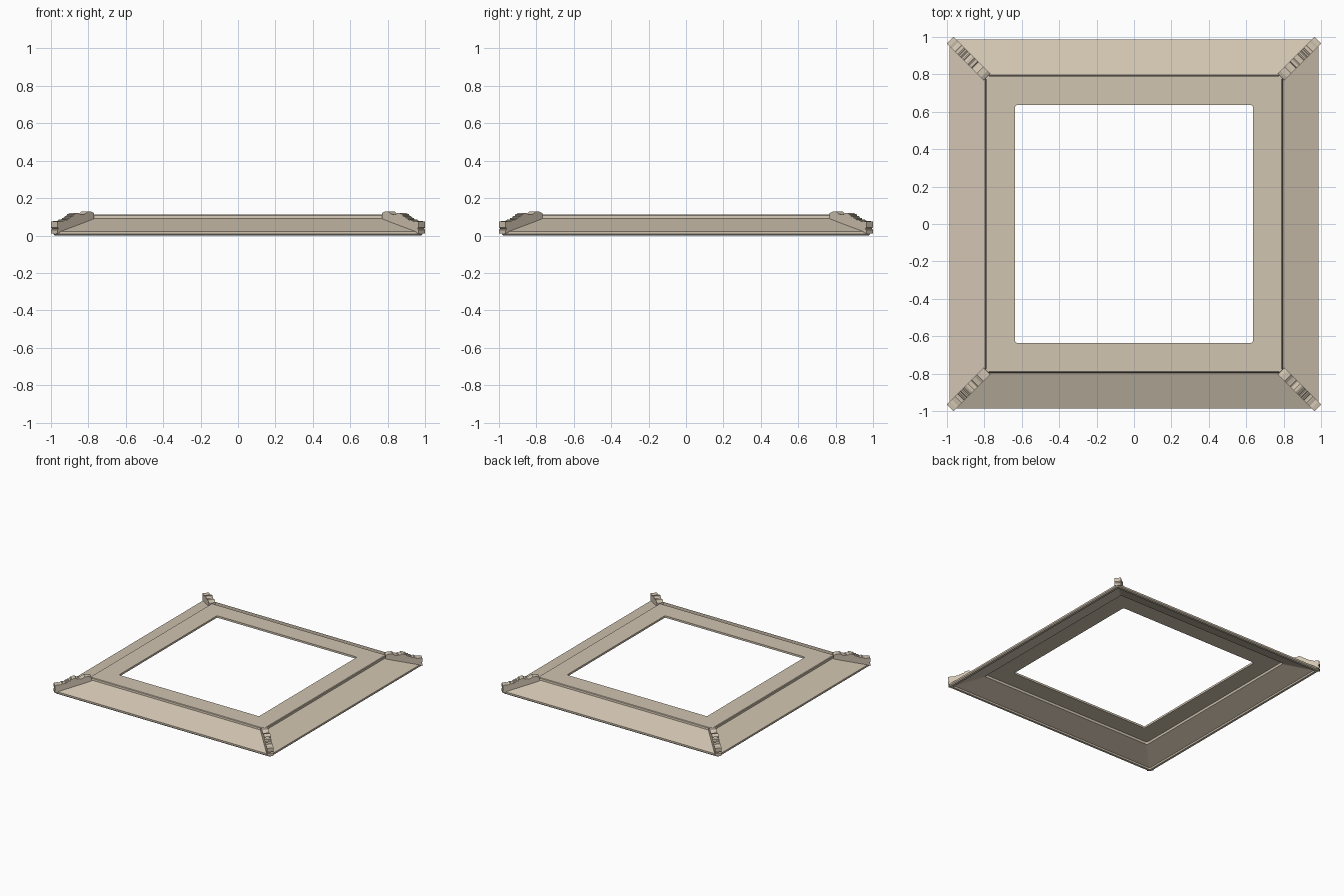
import bpy, bmesh, math
from mathutils import Matrix, Vector

if "Cube" in bpy.data.objects:
    bpy.data.objects.remove(bpy.data.objects["Cube"])

stone = bpy.data.materials.new("warm_stone")
stone.diffuse_color = (0.64, 0.555, 0.44, 1)
stone.use_nodes = True
stone.node_tree.nodes["Principled BSDF"].inputs["Base Color"].default_value = stone.diffuse_color


def finish(bm, name):
    bmesh.ops.recalc_face_normals(bm, faces=bm.faces)
    me = bpy.data.meshes.new(name)
    bm.to_mesh(me)
    bm.free()
    me.materials.append(stone)
    ob = bpy.data.objects.new(name, me)
    bpy.context.collection.objects.link(ob)
    return ob


def square_loop(r, radius=0.014, seg=4):
    # square outline with small rounded corners
    pts = []
    for k in range(4):
        a0 = k * math.pi / 2
        sx, sy = [(1, 1), (-1, 1), (-1, -1), (1, -1)][k]
        for i in range(seg + 1):
            a = a0 + i / seg * math.pi / 2
            pts.append((sx * (r - radius) + radius * math.cos(a),
                        sy * (r - radius) + radius * math.sin(a)))
    return pts


# Roof skirt: thin cross-section (distance from centre, height) swept round a square
section = [(0.636, 0.095), (0.636, 0.111), (0.788, 0.111), (0.793, 0.107),
           (0.795, 0.092), (0.985, 0.021), (0.985, 0.007), (0.978, 0.0),
           (0.960, 0.0), (0.955, 0.012), (0.79, 0.078), (0.785, 0.095)]
bm = bmesh.new()
rings = [[bm.verts.new((x, y, z)) for x, y in square_loop(r)] for r, z in section]
n = len(rings[0])
for a, b in zip(rings, rings[1:] + rings[:1]):
    for i in range(n):
        j = (i + 1) % n
        bm.faces.new((a[i], a[j], b[j], b[i]))
finish(bm, "roof_skirt")

# Hip ridge profile (x position of the centre line, height)
ridge = [(0.982, 0.010), (0.982, 0.030), (0.976, 0.036), (0.982, 0.044),
         (0.982, 0.074), (0.966, 0.077), (0.955, 0.075), (0.945, 0.080),
         (0.925, 0.085), (0.915, 0.094), (0.900, 0.102), (0.892, 0.112),
         (0.880, 0.121), (0.870, 0.121), (0.862, 0.113), (0.845, 0.111),
         (0.832, 0.117), (0.822, 0.127), (0.800, 0.127), (0.786, 0.119),
         (0.786, 0.090), (0.960, 0.020)]
HALF = 0.025
D = math.sqrt(2)


def hip_ridge(name, angle):
    bm = bmesh.new()
    lo = [bm.verts.new((u * D, -HALF, z)) for u, z in ridge]
    hi = [bm.verts.new((u * D, HALF, z)) for u, z in ridge]
    bm.faces.new(lo)
    bm.faces.new(hi[::-1])
    m = len(ridge)
    for i in range(m):
        j = (i + 1) % m
        bm.faces.new((lo[i], lo[j], hi[j], hi[i]))
    # small carved rolls across the ridge crest
    for u, z in [(0.938, 0.079), (0.920, 0.087), (0.907, 0.096), (0.893, 0.108), (0.853, 0.109)]:
        mat = Matrix.Translation(Vector((u * D, 0, z))) @ Matrix.Rotation(math.pi / 2, 4, 'X')
        bmesh.ops.create_cone(bm, cap_ends=True, segments=8, radius1=0.007,
                              radius2=0.007, depth=2 * HALF - 0.002, matrix=mat)
    bmesh.ops.rotate(bm, verts=bm.verts, cent=(0, 0, 0),
                     matrix=Matrix.Rotation(angle, 3, 'Z'))
    finish(bm, name)


for k, corner in enumerate(["back_right", "back_left", "front_left", "front_right"]):
    hip_ridge("hip_ridge_" + corner, math.pi / 4 + k * math.pi / 2)
